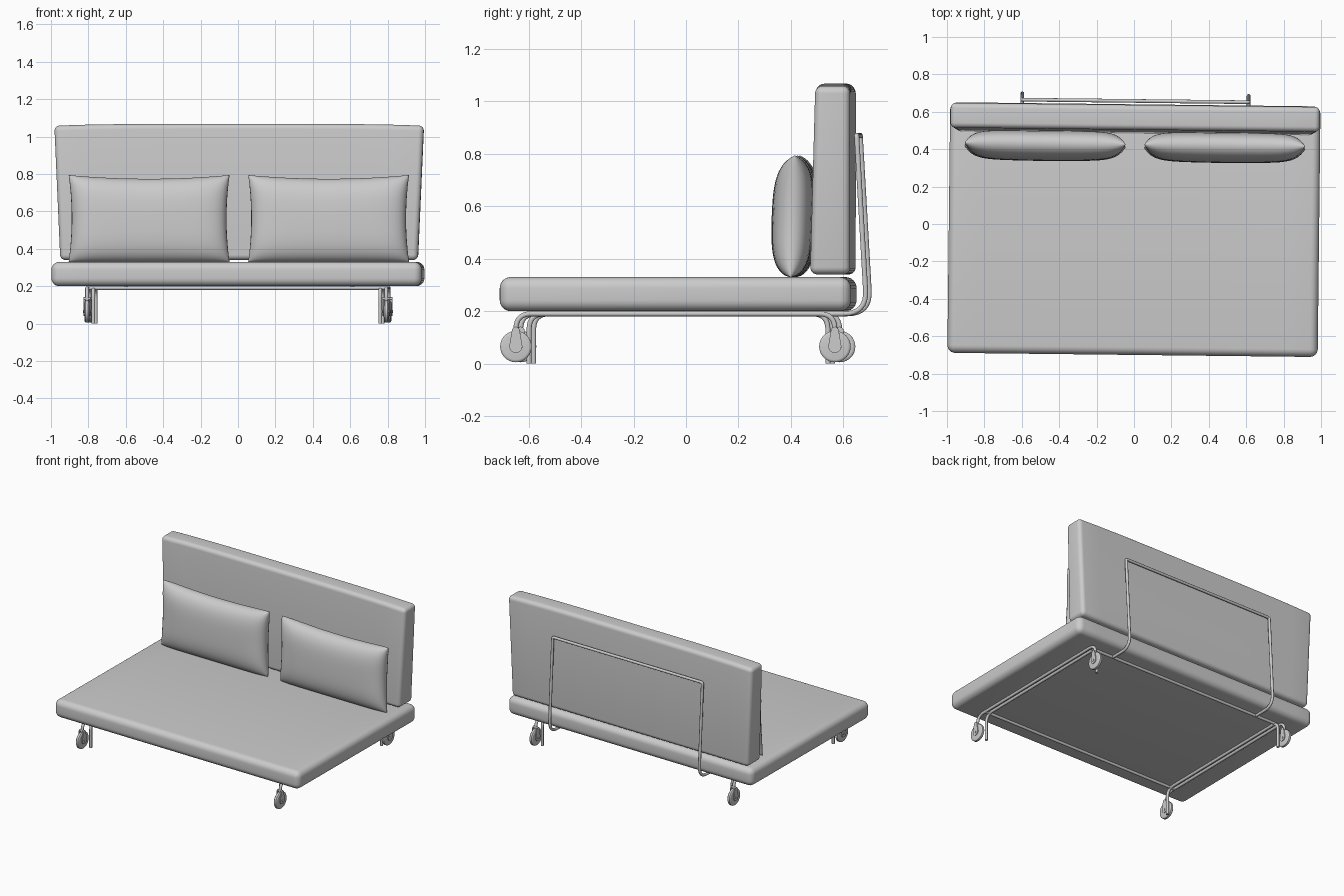
import bpy, bmesh, math
from mathutils import Vector

if "Cube" in bpy.data.objects:
    bpy.data.objects.remove(bpy.data.objects["Cube"])

YAW = -0.0113  # the whole sofa stands very slightly turned


def finish(name, bm, smooth=40):
    bmesh.ops.recalc_face_normals(bm, faces=bm.faces[:])
    me = bpy.data.meshes.new(name)
    bm.to_mesh(me)
    bm.free()
    ob = bpy.data.objects.new(name, me)
    bpy.context.collection.objects.link(ob)
    ob.rotation_euler.z = YAW
    bpy.ops.object.select_all(action='DESELECT')
    ob.select_set(True)
    bpy.context.view_layer.objects.active = ob
    bpy.ops.object.shade_smooth_by_angle(angle=math.radians(smooth))
    return ob


def cushion(name, shape, radius, cuts=11):
    """Rounded slab; shape maps unit-cube coords (-1..1) to a position."""
    bm = bmesh.new()
    bmesh.ops.create_cube(bm, size=2)
    edges = [e for e in bm.edges if abs(e.verts[0].co.x - e.verts[1].co.x) > 1]
    bmesh.ops.subdivide_edges(bm, edges=edges, cuts=cuts)
    for v in bm.verts:
        v.co = shape(*v.co)
    sharp = [e for e in bm.edges if len(e.link_faces) == 2 and e.calc_face_angle() > 0.6]
    bmesh.ops.bevel(bm, geom=sharp, offset=radius, segments=6, profile=0.5, affect='EDGES')
    return finish(name, bm)


def tube(name, corners, fillet, radius=0.01):
    """Bent round tube through corner points, each bend rounded by its fillet."""
    pts = [Vector(c) for c in corners]
    path = [pts[0]]
    for i, r in zip(range(1, len(pts) - 1), fillet):
        p = pts[i]
        a = p + (pts[i - 1] - p).normalized() * r
        b = p + (pts[i + 1] - p).normalized() * r
        for k in range(9):
            t = k / 8
            path.append(a * (1 - t) ** 2 + p * 2 * t * (1 - t) + b * t * t)
    path.append(pts[-1])
    cu = bpy.data.curves.new(name, 'CURVE')
    cu.dimensions = '3D'
    cu.bevel_depth = radius
    cu.bevel_resolution = 3
    cu.use_fill_caps = True
    sp = cu.splines.new('POLY')
    sp.points.add(len(path) - 1)
    for q, p in zip(sp.points, path):
        q.co = (*p, 1)
    ob = bpy.data.objects.new(name, cu)
    ob.rotation_euler.z = YAW
    bpy.context.collection.objects.link(ob)
    return ob


def pillow(name, cx, n=28):
    bm = bmesh.new()
    for side in (-1, 1):
        grid = []
        for i in range(n + 1):
            u = math.sin((i / n - 0.5) * math.pi)
            row = []
            for j in range(n + 1):
                v = math.sin((j / n - 0.5) * math.pi)
                t = 0.074 * math.sqrt(max(0, (1 - u ** 8) * (1 - v ** 4)))
                if side < 0:
                    t += 0.01 * (1 - u * u) * (1 - v * v)
                x = cx + u * (0.43 - 0.016 * (1 - v * v))
                z = 0.562 + 0.232 * v
                z -= 0.02 * max(0, v) * (1 - u * u)
                row.append(bm.verts.new((x, 0.417 + 0.008 * v + side * t, z)))
            grid.append(row)
        for i in range(n):
            for j in range(n):
                bm.faces.new((grid[i][j], grid[i + 1][j], grid[i + 1][j + 1], grid[i][j + 1]))
    bmesh.ops.remove_doubles(bm, verts=bm.verts[:], dist=1e-4)
    finish(name, bm, 80)


def disc(name, center, profile, n=32):
    """Solid of revolution around x from (offset, radius) pairs."""
    bm = bmesh.new()
    rings = []
    for dx, r in profile:
        rings.append([bm.verts.new((center[0] + dx,
                                    center[1] + r * math.cos(2 * math.pi * k / n),
                                    center[2] + r * math.sin(2 * math.pi * k / n)))
                      for k in range(n)])
    for a, b in zip(rings, rings[1:]):
        for k in range(n):
            bm.faces.new((a[k], a[(k + 1) % n], b[(k + 1) % n], b[k]))
    bm.faces.new(rings[0])
    bm.faces.new(rings[-1])
    finish(name, bm)


def fork_plate(name, x, y, width=0.005):
    """Teardrop plate reaching from the axle up to the stem."""
    outline = []
    for k in range(13):
        a = math.pi + math.pi * k / 12
        outline.append((y + 0.025 * math.cos(a), 0.066 + 0.025 * math.sin(a)))
    for k in range(9):
        a = math.pi * k / 8
        outline.append((y + 0.015 * math.cos(a), 0.125 + 0.015 * math.sin(a)))
    bm = bmesh.new()
    face = bm.faces.new([bm.verts.new((x - width / 2, p, q)) for p, q in outline])
    ext = bmesh.ops.extrude_face_region(bm, geom=[face])
    for v in ext['geom']:
        if isinstance(v, bmesh.types.BMVert):
            v.co.x += width
    finish(name, bm)


# Mattress seat
cushion("seat", lambda x, y, z: (0.99 * x, -0.03 + 0.67 * y, 0.265 + 0.065 * z), 0.042)

# Backrest, wider and crowned at the top, front face leaning slightly back
cushion("backrest",
        lambda x, y, z: ((0.972 + 0.016 * z) * x,
                         0.637 if y > 0 else 0.494 + 0.01 * z,
                         1.058 + 0.01 * (1 - x ** 4) if z > 0 else 0.34), 0.028)

# Loose pillows
for side, cx in (("left", -0.48), ("right", 0.48)):
    pillow(side + "_pillow", cx)

# Tubular under-frame and casters
Z = 0.19
for side, s in (("left", -1), ("right", 1)):
    x = 0.767 * s
    tube(side + "_leg_frame", [(x, -0.59, 0), (x, -0.59, Z), (x, 0.55, Z), (x, 0.55, 0)], [0.06, 0.06])
    x = 0.80 * s
    tube(side + "_caster_rail", [(x, -0.64, 0.11), (x, -0.64, Z), (x, 0.577, Z), (x, 0.577, 0.11)],
         [0.06, 0.06])
    for end, y in (("front", -0.64), ("rear", 0.577)):
        tag = f"{end}_{side}_"
        disc(tag + "wheel", (x, y, 0.065),
             [(-0.013, 0.05), (-0.012, 0.055), (-0.007, 0.06), (0.007, 0.06), (0.012, 0.055), (0.013, 0.05)])
        disc(tag + "axle", (x, y, 0.065), [(-0.022, 0.008), (0.022, 0.008)], 12)
        for k, d in (("inner", -0.0165), ("outer", 0.0165)):
            fork_plate(tag + k + "_fork", x + d * s, y)
        disc(tag + "fork_bridge", (x, y, 0.133), [(-0.019, 0.008), (0.019, 0.008)], 12)

for name, y in (("front_cross_rail", -0.56), ("rear_cross_rail", 0.52)):
    tube(name, [(-0.80, y, Z), (0.80, y, Z)], [])

# Bent hoop supporting the backrest
h = 0.605
tube("back_support_hoop",
     [(-h, 0.52, Z), (-h, 0.697, Z), (-h, 0.658, 0.87), (h, 0.658, 0.87), (h, 0.697, Z), (h, 0.52, Z)],
     [0.09, 0.012, 0.012, 0.09])
